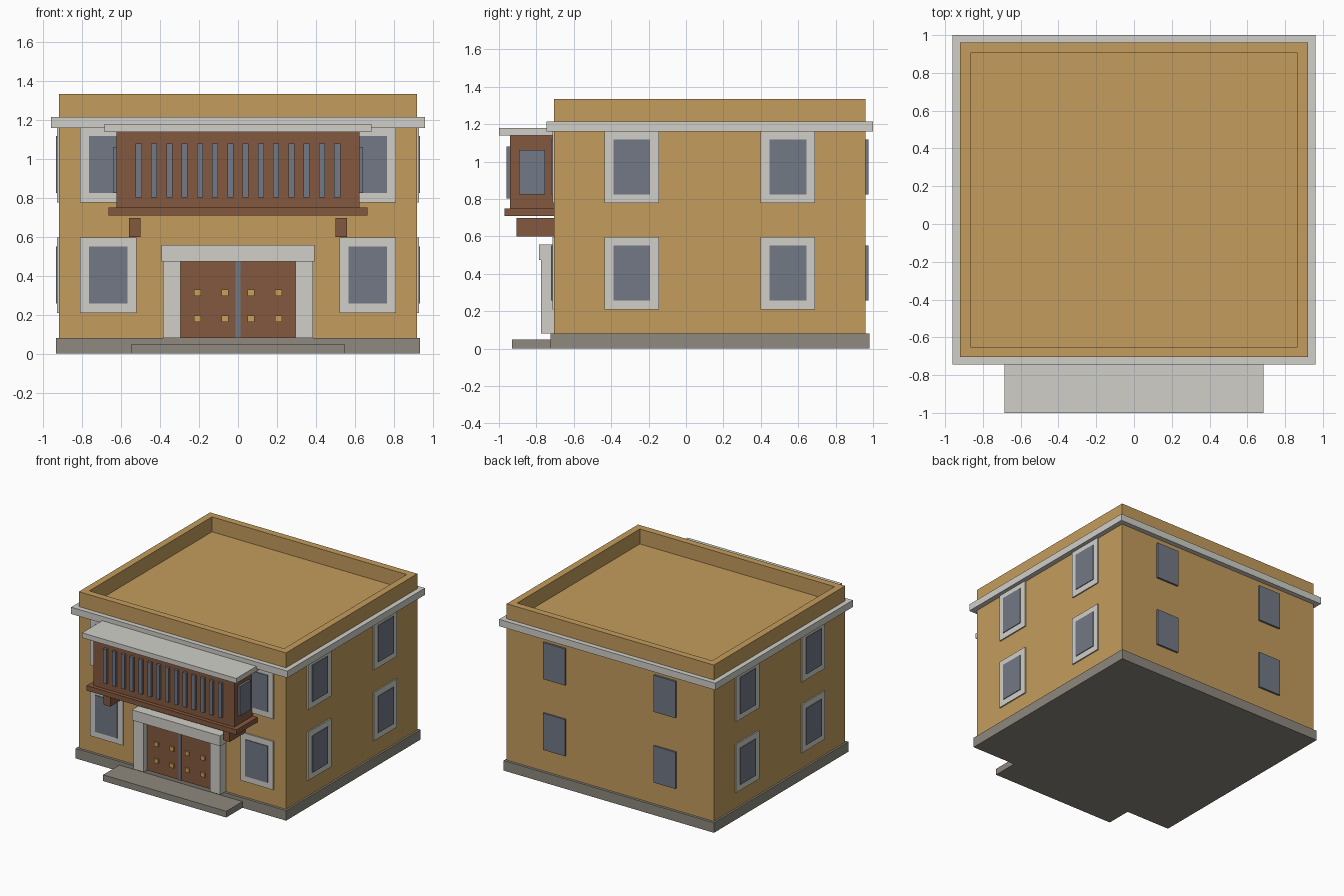
import bpy, bmesh

if "Cube" in bpy.data.objects:
    bpy.data.objects.remove(bpy.data.objects["Cube"])


def material(name, r, g, b):
    lin = [(c / 255 / 12.92 if c < 11 else ((c / 255 + 0.055) / 1.055) ** 2.4) for c in (r, g, b)]
    m = bpy.data.materials.new(name)
    m.diffuse_color = (*lin, 1)
    m.use_nodes = True
    m.node_tree.nodes["Principled BSDF"].inputs["Base Color"].default_value = m.diffuse_color
    return m


OCHRE = material("ochre plaster", 196, 156, 92)
STONE = material("pale stone", 208, 207, 200)
PLINTH = material("grey stone", 142, 137, 126)
WOOD = material("brown wood", 132, 88, 62)
GLASS = material("blue grey glass", 114, 120, 133)
BRASS = material("brass", 200, 162, 88)


def finish(name, bm, mat):
    bmesh.ops.recalc_face_normals(bm, faces=bm.faces)
    me = bpy.data.meshes.new(name)
    bm.to_mesh(me)
    bm.free()
    me.materials.append(mat)
    ob = bpy.data.objects.new(name, me)
    bpy.context.collection.objects.link(ob)
    return ob


def box(name, x, y, z, mat):
    """Box from (min, max) pairs."""
    bm = bmesh.new()
    for v in bmesh.ops.create_cube(bm, size=1)["verts"]:
        v.co = [lo + (c + 0.5) * (hi - lo) for c, (lo, hi) in zip(v.co, (x, y, z))]
    return finish(name, bm, mat)


def ring(name, x, y, z, t, mat):
    """Rectangular band of thickness t."""
    bm = bmesh.new()
    loops = []
    for inset, h in ((0, z[0]), (0, z[1]), (t, z[1]), (t, z[0])):
        x0, x1, y0, y1 = x[0] + inset, x[1] - inset, y[0] + inset, y[1] - inset
        loops.append([bm.verts.new((a, b, h)) for a, b in ((x0, y0), (x1, y0), (x1, y1), (x0, y1))])
    for i in range(4):
        a, b = loops[i], loops[(i + 1) % 4]
        for j in range(4):
            k = (j + 1) % 4
            bm.faces.new((a[j], a[k], b[k], b[j]))
    return finish(name, bm, mat)


def span(c, half):
    return (c - half, c + half)


XW, Y0, Y1 = 0.92, -0.705, 0.96  # wall faces
ROOF = 1.215

# Main body, plinth, cornice and parapet
box("plinth", (-0.935, 0.935), (-0.725, 0.98), (0, 0.08), PLINTH)
box("front_step", (-0.547, 0.547), (-0.93, -0.72), (0, 0.05), PLINTH)
box("walls", (-XW, XW), (Y0, Y1), (0.08, ROOF), OCHRE)
ring("cornice", (-0.96, 0.96), (-0.745, 1.0), (1.16, ROOF), 0.05, STONE)
ring("parapet", (-XW, XW), (Y0, Y1), (ROOF, 1.335), 0.055, OCHRE)

# Windows on both floors: framed on front and sides, plain at the back
for floor, zc in (("lower", 0.404), ("upper", 0.972)):
    zf, zg = span(zc, 0.194), span(zc, 0.147)
    for s, side in ((-1, "left"), (1, "right")):
        c = s * 0.667
        box(f"{floor}_front_frame_{side}", span(c, 0.145), (Y0 - 0.01, Y0 + 0.02), zf, STONE)
        box(f"{floor}_front_glass_{side}", span(c, 0.098), (Y0 - 0.016, Y0 + 0.02), zg, GLASS)
        box(f"{floor}_back_glass_{side}", span(s * 0.49, 0.098), (Y1 - 0.02, Y1 + 0.015), zg, GLASS)
        for yc, place in ((-0.29, "near"), (0.545, "far")):
            box(f"{floor}_{side}_frame_{place}", span(s * XW, 0.01), span(yc, 0.146), zf, STONE)
            box(f"{floor}_{side}_glass_{place}", span(s * XW, 0.016), span(yc, 0.098), zg, GLASS)

# Entrance: double door, centre strip, studs and stone surround
for s, side in ((-1, "left"), (1, "right")):
    box(f"door_leaf_{side}", sorted((s * 0.011, s * 0.3)), (-0.735, -0.69), (0.08, 0.48), WOOD)
    box(f"door_pillar_{side}", sorted((s * 0.295, s * 0.385)), (-0.775, -0.69), (0.08, 0.478), STONE)
    for xc in (0.068, 0.207):
        for zc in (0.18, 0.314):
            box(f"door_stud_{side}", span(s * xc, 0.018), (-0.746, -0.73), span(zc, 0.017), BRASS)
box("door_centre_strip", (-0.012, 0.012), (-0.74, -0.69), (0.08, 0.478), GLASS)
box("door_lintel", (-0.392, 0.392), (-0.785, -0.69), (0.475, 0.558), STONE)

# Projecting wooden balcony with slatted front
box("balcony_body", (-0.625, 0.625), (-0.94, -0.69), (0.75, 1.14), WOOD)
box("balcony_floor", (-0.665, 0.665), (-0.97, -0.69), (0.71, 0.75), WOOD)
box("balcony_roof", (-0.685, 0.685), (-1.0, -0.69), (1.14, 1.18), STONE)
for i in range(14):
    box("balcony_slat", span(-0.51 + i * 1.02 / 13, 0.0155), (-0.96, -0.93), (0.803, 1.08), GLASS)
for s, side in ((-1, "left"), (1, "right")):
    box(f"balcony_bracket_{side}", span(s * 0.53, 0.03), (-0.905, -0.69), (0.6, 0.698), WOOD)
    box(f"balcony_side_glass_{side}", span(s * 0.625, 0.018), (-0.893, -0.755), (0.825, 1.063), GLASS)
